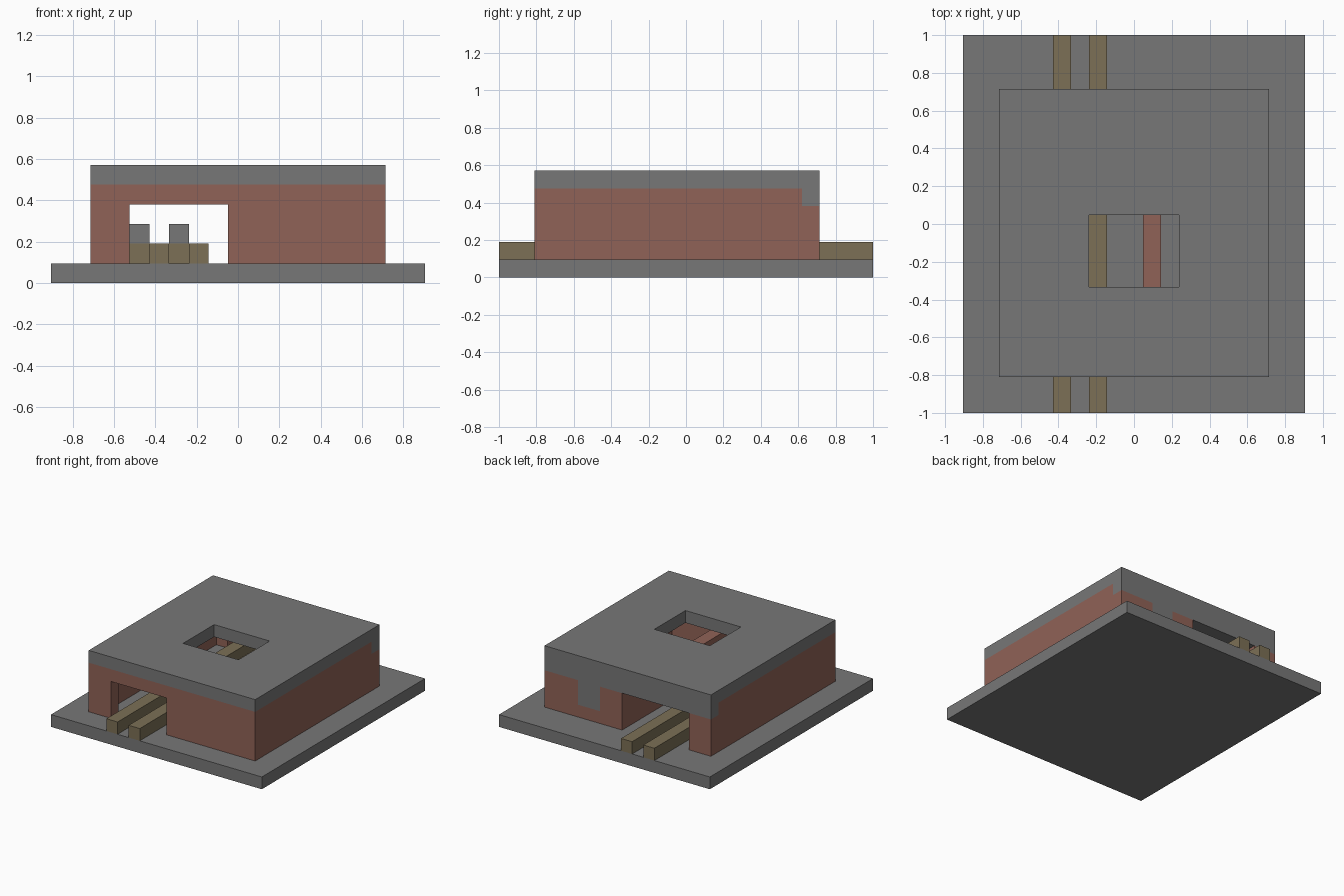
import bpy
import bmesh

cube = bpy.data.objects.get("Cube")
if cube:
    bpy.data.objects.remove(cube, do_unlink=True)

U = 2 / 21  # size of one building block


def material(name, colour):
    mat = bpy.data.materials.new(name)
    mat.use_nodes = True
    mat.diffuse_color = (*colour, 1)
    bsdf = next(n for n in mat.node_tree.nodes if n.type == "BSDF_PRINCIPLED")
    bsdf.inputs["Base Color"].default_value = (*colour, 1)
    bsdf.inputs["Roughness"].default_value = 0.9
    return mat


STONE = material("grey stone", (0.185, 0.185, 0.185))
BRICK = material("red brick", (0.28, 0.123, 0.095))
TIMBER = material("olive timber", (0.2, 0.16, 0.092))


def blocks(name, xs, ys, zs, mat, keep=lambda x, y, z: True):
    """Fill the cells between grid lines that pass keep(), skinning only the outside."""
    grid = (xs, ys, zs)
    size = [len(g) - 1 for g in grid]

    def solid(c):
        if any(not 0 <= c[a] < size[a] for a in range(3)):
            return False
        return keep(*[(grid[a][c[a]] + grid[a][c[a] + 1]) / 2 for a in range(3)])

    bm = bmesh.new()
    cells = [(i, j, k) for i in range(size[0]) for j in range(size[1]) for k in range(size[2])]
    for c in filter(solid, cells):
        for axis in range(3):
            a, b = (axis + 1) % 3, (axis + 2) % 3
            for side in (0, 1):
                near = list(c)
                near[axis] += 2 * side - 1
                if solid(near):
                    continue
                ring = []
                for da, db in ((0, 0), (1, 0), (1, 1), (0, 1)):
                    p = [0, 0, 0]
                    p[axis] = grid[axis][c[axis] + side] * U
                    p[a] = grid[a][c[a] + da] * U
                    p[b] = grid[b][c[b] + db] * U
                    ring.append(bm.verts.new(p))
                bm.faces.new(ring if side else ring[::-1])
    bmesh.ops.remove_doubles(bm, verts=bm.verts, dist=U / 100)
    mesh = bpy.data.meshes.new(name)
    bm.to_mesh(mesh)
    bm.free()
    mesh.materials.append(mat)
    obj = bpy.data.objects.new(name, mesh)
    bpy.context.collection.objects.link(obj)
    return obj


# Ground slab
blocks("base", (-9.5, 9.5), (-10.5, 10.5), (0, 1), STONE)

# Roof slab with skylight
blocks("roof", (-7.5, -2.5, 2.5, 7.5), (-8.5, -3.5, 0.5, 7.5), (5, 6), STONE,
       lambda x, y, z: not (abs(x) < 2.5 and -3.5 < y < 0.5))


# Brick walls with front and back gateways; the stone parts of the back are left out
def is_wall(x, y, z):
    if abs(x) < 6.5 and -7.5 < y < 6.5:
        return False
    if y < -7.5:
        return not (-5.5 < x < -0.5 and z < 4)
    if y > 6.5:
        gate = -5.5 < x < 0.5
        window = 2.5 < x < 4.5 and z > 2
        return z < 4 and not gate and not window
    return True


blocks("walls", (-7.5, -6.5, -5.5, -0.5, 0.5, 2.5, 4.5, 6.5, 7.5),
       (-8.5, -7.5, 6.5, 7.5), (1, 2, 4, 5), BRICK, is_wall)

# Stone in the back wall
blocks("back_lintel", (-7.5, 7.5), (6.5, 7.5), (4, 5), STONE)
blocks("back_window_panel", (2.5, 4.5), (6.5, 7.5), (2, 4), STONE)

# Inner partition
blocks("partition", (0.5, 1.5), (-7.5, 6.5), (1, 4), BRICK)

# Rails, and the stands beside them
for side, x in (("right", -4.5), ("left", -2.5)):
    blocks(side + "_rail", (x, x + 1), (-10.5, 10.5), (1, 2), TIMBER)
    blocks(side + "_stand", (x - 1, x), (-3.5, 0.5), (1, 2), TIMBER)
    blocks(side + "_stand_top", (x - 1, x), (-3.5, 0.5), (2, 3), STONE)
